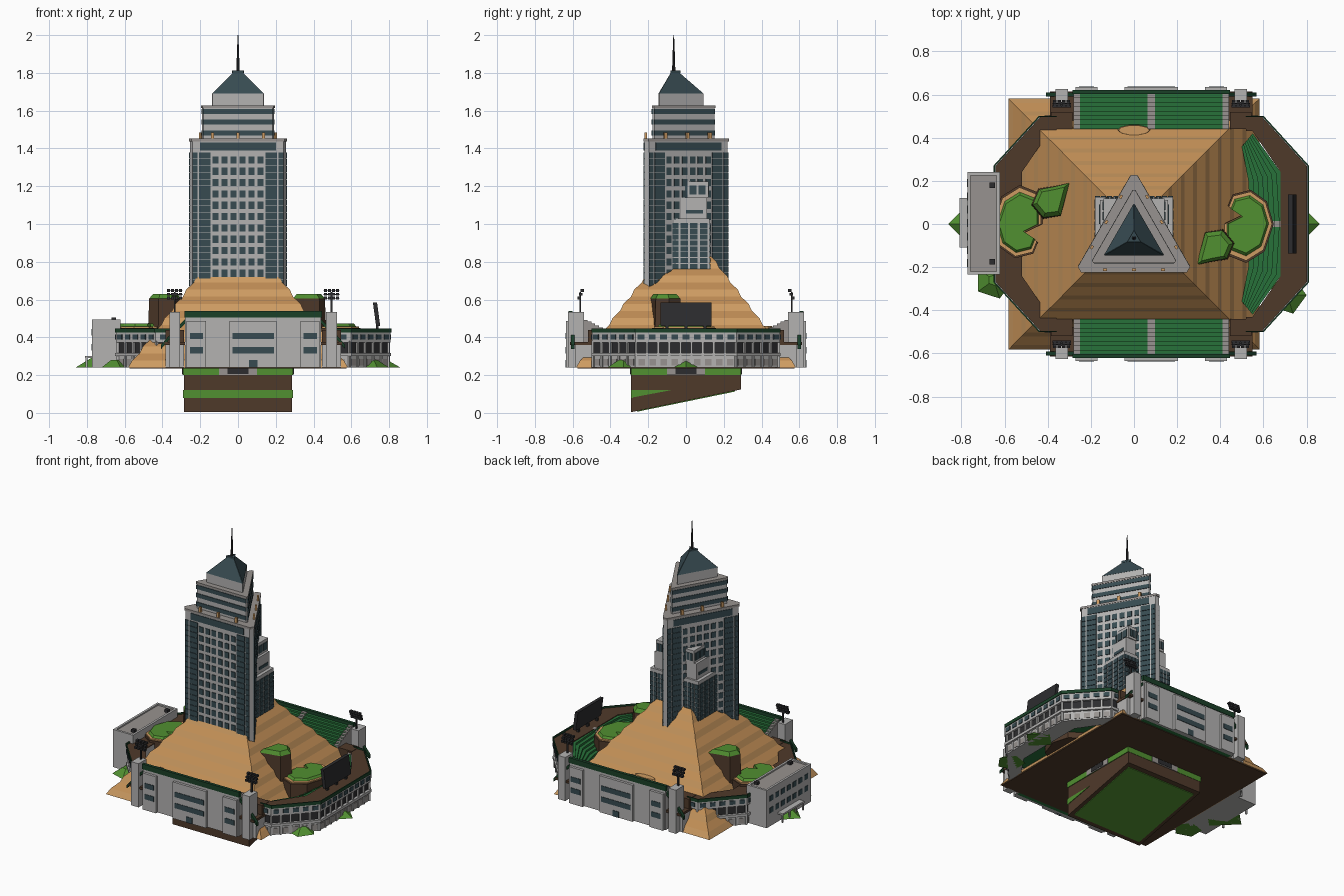
import bpy, bmesh
from math import sin, cos, radians, atan2, hypot, sqrt, pi

if "Cube" in bpy.data.objects:
    bpy.data.objects.remove(bpy.data.objects["Cube"])

def mat(name, r, g, b):
    m = bpy.data.materials.new(name)
    m.diffuse_color = [(c / 255) ** 2.2 for c in (r, g, b)] + [1]
    m.use_nodes = True
    m.node_tree.nodes["Principled BSDF"].inputs["Base Color"].default_value = m.diffuse_color
    return m

GREY, DGREY = mat("concrete", 178, 177, 176), mat("roof_grey", 150, 145, 142)
GLASS, DARK = mat("glass", 58, 76, 82), mat("dark", 48, 48, 50)
EARTH, GRASS = mat("earth", 80, 60, 46), mat("grass", 82, 142, 52)
SEAT, RAIL = mat("seat_green", 44, 112, 60), mat("rail_green", 32, 66, 44)
SAND, SAND2 = mat("sand", 204, 154, 98), mat("sand_dark", 190, 140, 86)

def solid(name, parts, m):
    """One object from many lofts; each part is (ring of 3D points, ring of 3D points)."""
    bm = bmesh.new()
    for a, b in parts:
        va, vb = [bm.verts.new(p) for p in a], [bm.verts.new(p) for p in b]
        bm.faces.new(va[::-1])
        bm.faces.new(vb)
        for i in range(len(va)):
            j = (i + 1) % len(va)
            bm.faces.new((va[i], va[j], vb[j], vb[i]))
    bmesh.ops.recalc_face_normals(bm, faces=bm.faces)
    me = bpy.data.meshes.new(name)
    bm.to_mesh(me)
    bm.free()
    me.materials.append(m)
    ob = bpy.data.objects.new(name, me)
    bpy.context.collection.objects.link(ob)
    return ob

def prism(a, z0, z1, b=None):
    return [(x, y, z0) for x, y in a], [(x, y, z1) for x, y in (b or a)]

def rect(cx, cy, w, d, ang=0):
    c, s = cos(ang), sin(ang)
    return [(cx + c * x - s * y, cy + s * x + c * y) for x, y in
            ((-w/2, -d/2), (w/2, -d/2), (w/2, d/2), (-w/2, d/2))]

def box(x0, x1, y0, y1, z0, z1):
    return prism(rect((x0+x1)/2, (y0+y1)/2, x1-x0, y1-y0), z0, z1)

def xprof(pts, x0, x1):
    return [(x0, y, z) for y, z in pts], [(x1, y, z) for y, z in pts]

def disc(cx, cy, r, n=8):
    return [(cx + r*cos(2*pi*i/n), cy + r*sin(2*pi*i/n)) for i in range(n)]

def scaled(pts, s):
    cx, cy = sum(p[0] for p in pts)/len(pts), sum(p[1] for p in pts)/len(pts)
    return [(cx + (x-cx)*s, cy + (y-cy)*s) for x, y in pts]

# Underground block with a sloping base
P = .29
solid("pit_block", [xprof([(-P, .004), (P, .124), (P, .24), (-P, .24)], -P+.003, P-.003)], EARTH)
Q = P + .002
solid("pit_green_bands", [box(-Q, Q, -Q, Q, .2, .239), box(-P, P, -Q, -P+.01, .08, .12),
      xprof([(-Q, .08), (-.08, .12), (-Q, .12)], -P-.001, P+.001),
      xprof([(-.26, .006), (.26, .113), (.26, .14), (-.26, .04)], -.26, .26)], GRASS)
solid("pit_door_frames", [box(-.1, .1, -Q-.003, Q+.003, .2, .238), box(-Q-.003, Q+.003, -.1, .1, .2, .238)], DGREY)
solid("pit_doors", [box(-.055, .055, -Q-.005, Q+.005, .205, .234), box(-Q-.005, Q+.005, -.055, .055, .205, .234)], DARK)
solid("ground_plate", [box(-.575, .575, -.575, .575, .236, .243)], EARTH)

# Sand pyramid in gently stepped bands
N = 16
lv = []
for i in range(N + 1):
    z = .24 + .6 * i / N
    lv.append((.582 - (z-.24)/1.31 + (.007 if i % 2 else -.004) * (i > 0), z))
bands = [prism(rect(0, 0, 2*a, 2*a), z0, z1, rect(0, 0, 2*b, 2*b)) for (a, z0), (b, z1) in zip(lv, lv[1:])]
solid("sand_bands_light", bands[::2], SAND)
solid("sand_bands_dark", bands[1::2], SAND2)
solid("sand_alcove", [prism([(x*1.0, .44+y*.35) for x, y in disc(0, 0, .09, 10)], .36, .46,
                            [(x*.8, .435+y*.25) for x, y in disc(0, 0, .09, 10)])], SAND)

# Rock outcrops, one on each side
hill = [(.29, -.19), (.35, -.175), (.43, -.16), (.46, -.09), (.41, -.03), (.33, -.04)]
shelf = [(.42, -.13), (.52, -.17), (.60, -.12), (.64, 0), (.61, .1), (.54, .15), (.46, .13), (.44, .08), (.5, .04), (.42, 0)]
for side, sg in (("right", 1), ("left", -1)):
    h, s = [[(sg*x + (sg < 0)*-.01, sg*y) for x, y in q] for q in (hill, shelf)]
    solid("rock_" + side, [prism(scaled(h, 1.12), .36, .605, scaled(h, 1.0)),
                           prism(scaled(s, 1.06), .26, .45)], EARTH)
    solid("rock_sand_rim_" + side, [prism(scaled(s, 1.0), .44, .458)], SAND)
    solid("rock_grass_" + side, [prism(scaled(h, 1.0), .605, .63, scaled(h, .75)),
                                 prism(scaled(s, .92), .45, .472, scaled(s, .8))], GRASS)

# Grass mounds around the base
solid("grass_mounds", [prism(disc(x, y, r, n), .24, z, disc(x, y, r*.3, n)) for x, y, r, z, n in
      ((-.72, 0, .14, .3, 4), (.76, 0, .1, .28, 4), (-.65, -.26, .09, .28, 5), (.71, -.33, .09, .28, 5))], GRASS)

# Curved stadium ends
CX = .08
OUT = [(.44, -.5), (.52, -.5), (.73, -.27), (.73, .27), (.52, .5), (.44, .5)]
INN = [(.44, .43), (.47, .43), (.6, .24), (.6, -.24), (.47, -.43), (.44, -.43)]
for side, sg in (("right", 1), ("left", -1)):
    def ring(s, inner=None):
        return [(CX + sg*x*s, y*s) for x, y in OUT] + [(CX + sg*x, y) for x, y in (inner or INN)]
    edge = [(x*.993, y*.993) for x, y in OUT][::-1]
    solid("end_walls_" + side, [prism(ring(.98), .24, .3), prism(ring(1), .3, .318), prism(ring(.995), .372, .43)], GREY)
    solid("end_gallery_" + side, [prism(ring(.975), .318, .372)], DARK)
    solid("end_deck_" + side, [prism(ring(.99), .43, .437)], EARTH)
    solid("end_rail_" + side, [prism(ring(1.002, edge), .425, .447)], RAIL)
    posts, wins, slots = [], [], []
    for (x0, y0), (x1, y1) in zip(OUT, OUT[1:]):
        n = max(1, round(hypot(x1-x0, y1-y0) / .06))
        a = atan2(y1-y0, sg*(x1-x0))
        for i in range(n):
            t, u = i / n, (i + .5) / n
            px, py = x0+(x1-x0)*t, y0+(y1-y0)*t
            qx, qy = x0+(x1-x0)*u, y0+(y1-y0)*u
            posts.append(prism(rect(CX+sg*px*.982, py*.982, .012, .012, a), .24, .38))
            wins.append(prism(rect(CX+sg*qx*.992, qy*.992, .036, .014, a), .388, .415))
            slots.append(prism(rect(CX+sg*qx*.977, qy*.977, .035, .012, a), .25, .285))
    solid("end_posts_" + side, posts, GREY)
    solid("end_windows_" + side, wins, GLASS)
    solid("end_base_slots_" + side, slots, DGREY)

# Curved seating tiers under the scoreboard
A = [(.47, -.42), (.60, -.24), (.615, 0), (.60, .24), (.47, .42)]
B = [(.42, -.36), (.45, -.2), (.46, 0), (.45, .2), (.42, .36)]
def arc(t):
    return [(CX + a*(1-t) + b*t, c*(1-t) + d*t) for (a, c), (b, d) in zip(A, B)]
solid("end_seats", [prism(arc(i/7) + arc((i+1)/7)[::-1], .3, .432-.013*i) for i in range(7)], SEAT)
solid("end_aisle", [box(CX+.615-.022*(i+1), CX+.615-.022*i, -.014, .014, .3, .437-.013*i) for i in range(7)], DGREY)

# Straight stands, front and back
for side, sg in (("front", -1), ("back", 1)):
    pr = [(sg*.44, .24), (sg*.44, .44)]
    for i in range(8):
        pr += [(sg*(.44+.0205*i), .445+.0105*i), (sg*(.44+.0205*(i+1)), .445+.0105*i)]
    solid("seats_" + side, [xprof(pr + [(sg*.604, .24)], -.27, .43)], SEAT)
    strip = [(y, z+.006) for y, z in pr[1:]] + [(sg*.604, .24), (sg*.44, .24)]
    solid("aisles_" + side, [xprof(strip, x, x+w) for x, w in ((.062, .036), (-.28, .03), (.41, .03))], DGREY)
    def yb(x0, x1, y0, y1, z0, z1):
        return box(x0, x1, min(sg*y0, sg*y1), max(sg*y0, sg*y1), z0, z1)
    solid("stand_wall_" + side, [yb(-.28, .44, .6, .618, .24, .51), yb(-.272, -.17, .61, .635, .24, .487),
          yb(-.045, .205, .61, .635, .24, .487), yb(.33, .432, .61, .635, .24, .487)], GREY)
    solid("stand_rail_" + side, [yb(-.284, .444, .602, .622, .505, .54)], RAIL)
    solid("stand_windows_" + side, [yb(x, x+w, .62, .638, z, z+.034) for z in (.315, .39)
          for x, w in ((-.255, .07), (-.03, .22), (.347, .07))] + [yb(.058, .102, .62, .638, .24, .28)], GLASS)
    for lr, sx in (("left", -1), ("right", 1)):
        # Corner block, stair and floodlight tower
        tag, c = f"{side}_{lr}", CX + sx*.415
        solid("corner_block_" + tag, [yb(c-.05, c+.05, .45, .585, .24, .36)], GREY)
        solid("corner_deck_" + tag, [yb(c-.055, c+.055, .44, .615, .36, .375), yb(c-.05, c+.05, .44, .52, .375, .44)], EARTH)
        w, y = sx*.06, sg*.6
        flights = []
        for xa, za, xb, zb in ((c-w, .5, c+w*.2, .43), (c+w*.2, .43, c+w*1.2, .36)):
            r = [(xa, za-.022), (xb, zb-.022), (xb, zb), (xa, za)]
            flights.append(([(x, y-.01, z) for x, z in r], [(x, y+.01, z) for x, z in r]))
        solid("corner_stair_" + tag, flights, RAIL)
        solid("light_tower_" + tag, [yb(c-.028, c+.028, .54, .625, .24, .535)], GREY)
        solid("light_rack_" + tag, [yb(c-.005, c+.005, .555, .565, .53, .64)] +
              [yb(c-.042, c+.042, .556-.008*k, .562-.008*k, .605+.02*k, .609+.02*k) for k in range(3)] +
              [yb(c-.04+.021*i, c-.024+.021*i, .555-.008*k, .575-.008*k, .601+.02*k, .615+.02*k)
               for i in range(4) for k in range(3)], DARK)

# Scoreboard
solid("scoreboard", [prism(rect(.742, 0, .022, .272), .46, .585, rect(.725, 0, .022, .272))] +
      [box(.73, .745, y-.008, y+.008, .43, .48) for y in (-.1, 0, .1)], DARK)

# Side building with annex
solid("side_building", [box(-.772, -.622, -.235, .24, .24, .482)] +
      [box(a, b, c, d, .48, .495) for a, b, c, d in ((-.772, -.757, -.235, .24), (-.637, -.622, -.235, .24),
       (-.757, -.637, -.235, -.22), (-.757, -.637, .225, .24))] +
      [box(-.81, -.77, -.11, .12, .29, .302)] + [box(-.808, -.798, y, y+.01, .24, .29) for y in (-.11, -.035, .035, .11)], GREY)
solid("side_roof", [box(-.757, -.637, -.22, .225, .48, .486)], DGREY)
solid("side_windows", [box(-.775, -.77, -.2+.062*i, -.163+.062*i, z, z+.035) for i in range(7) for z in (.33, .41)], GLASS)
solid("side_vents", [box(-.67, -.645, y-.012, y+.012, .48, .505) for y in (-.175, .18)], DARK)

# Triangular tower
CY = -.065
def tri(d, cut):
    h, pts = d * sqrt(3), []
    for k in range(3):
        for u in (-(h-cut), h-cut):
            pts += on_face(k, u, d)
    return pts
def on_face(k, u, d):
    a = radians(120*k)
    return [(cos(a)*u + sin(a)*d, CY + sin(a)*u - cos(a)*d)]
def panel(k, u, w, d, z0, z1, t=.008):
    (x, y), = on_face(k, u, d)
    return prism(rect(x, y, w, t, radians(120*k)), z0, z1)

D = .156
solid("tower_shaft", [prism(tri(D, .03), .5, 1.445)], GREY)
solid("tower_setback", [prism(tri(.113, .012), 1.445, 1.625)], GREY)
solid("tower_crown", [prism(tri(.08, .004), 1.625, 1.69)], GREY)
solid("tower_ledges", [prism(tri(D+.003, .03), 1.438, 1.452), prism(tri(.116, .012), 1.615, 1.628)], DGREY)
solid("tower_roof", [prism(tri(.081, .004), 1.69, 1.8, tri(.016, .001)), prism(tri(.018, .001), 1.8, 1.812)], GLASS)
solid("spire", [prism(disc(0, CY, .009), 1.8, 1.9, disc(0, CY, .006)), prism(disc(0, CY, .006), 1.9, 2.0, disc(0, CY, .002))], DARK)
glass, lamps = [], []
for k in range(3):
    for f in range(22):
        z = .6 + .0355*f
        glass += [panel(k, s*u, w, D, z, z+.033) for s in (-1, 1) for u, w in ((.176, .062), (.228, .026))]
    glass += [panel(k, -.12+.048*c, .031, D, .66+.06*r, .698+.06*r) for c in range(6) for r in range(12)]
    glass.append(panel(k, 0, .4, D, 1.388, 1.432))
    glass += [panel(k, 0, .372, .113, z, z+.027) for z in (1.468, 1.527, 1.583)]
    lamps += [panel(k, u, .018, D-.008, 1.45, 1.485, .012) for u in (-.135, 0, .135)]
solid("tower_glass", glass, GLASS)
solid("parapet_lamps", lamps, SAND)

# Stepped wings on the rear faces of the tower
wing, wglass = [], []
for sg in (-1, 1):
    for h, yt, z0, z1 in ((.18, .125, .5, 1.03), (.158, .112, 1.03, 1.14), (.142, .118, 1.14, 1.225)):
        wing.append(box(min(0, sg*h), max(0, sg*h), -.1, yt, z0, z1))
    for r in range(10):
        z = .7 + .031*r
        for c in range(4):
            y, x = -.08+.051*c, sg*(.085+.028*c)
            wglass += [box(sg*.18-.004, sg*.18+.004, y, y+.04, z, z+.027), box(x-.011, x+.011, .12, .129, z, z+.027)]
    for c in range(3):
        y = -.03+.048*c
        wglass += [box(sg*.142-.004, sg*.142+.004, y, y+.038, 1.155, 1.205),
                   box(sg*(.08+.022*c)-.008, sg*(.08+.022*c)+.008, .11, .122, 1.155, 1.205)]
    wglass.append(box(sg*.158-.004, sg*.158+.004, 0, .09, 1.055, 1.075))
solid("tower_wings", wing, GREY)
solid("wing_glass", wglass, GLASS)
